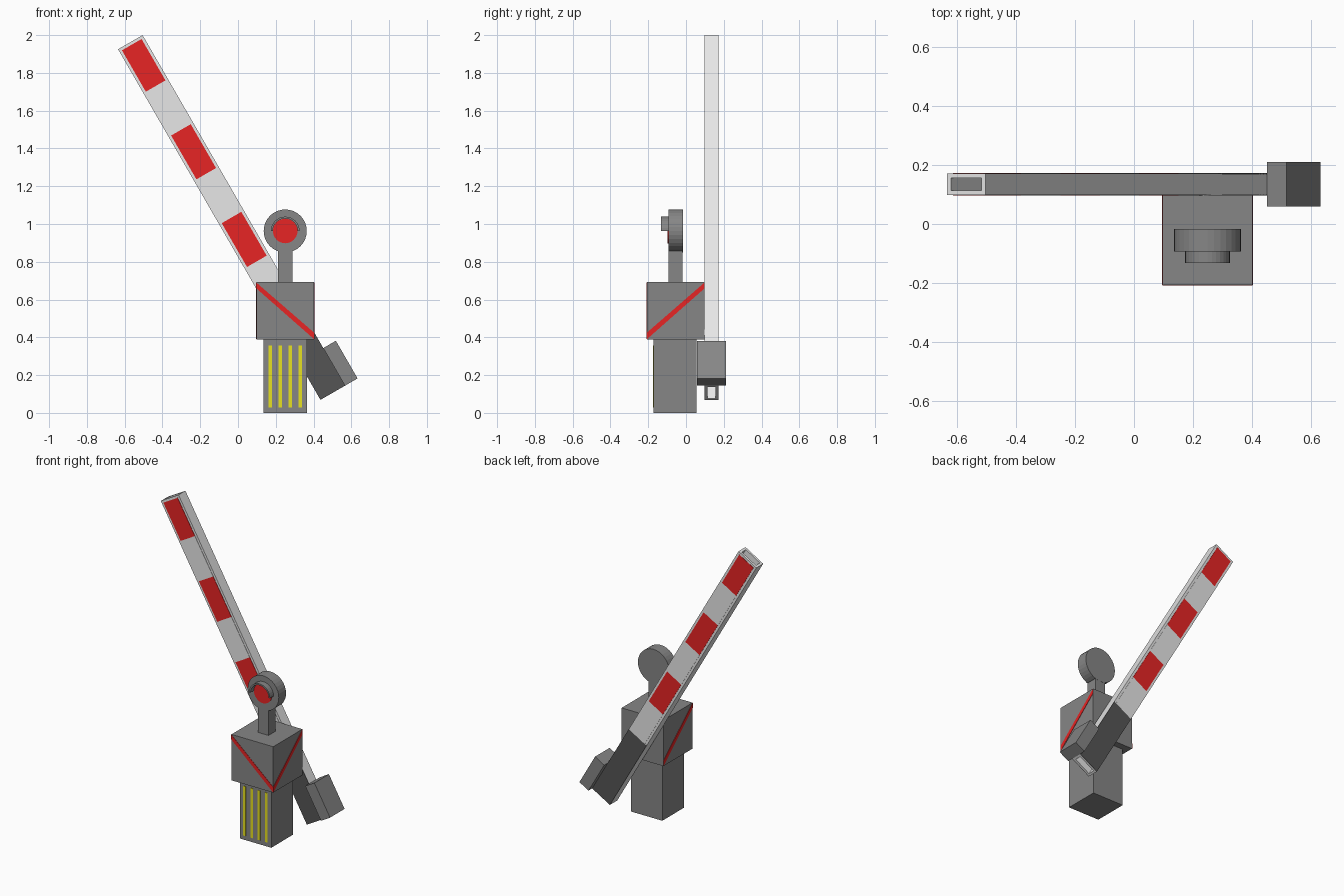
import bpy, bmesh, math
from mathutils import Matrix, Vector

if "Cube" in bpy.data.objects:
    bpy.data.objects.remove(bpy.data.objects["Cube"])

def material(name, rgb):
    m = bpy.data.materials.new(name)
    m.diffuse_color = (*rgb, 1)
    m.use_nodes = True
    m.node_tree.nodes["Principled BSDF"].inputs["Base Color"].default_value = m.diffuse_color
    return m

GREY = material("mid_grey", (0.24, 0.24, 0.24))
DARK = material("dark_grey", (0.09, 0.09, 0.09))
LIGHT = material("light_grey", (0.8, 0.8, 0.8))
RED = material("signal_red", (0.8, 0.018, 0.018))
YELLOW = material("grille_yellow", (0.8, 0.76, 0.015))

def make(name, bm, mat, mx=Matrix()):
    bmesh.ops.recalc_face_normals(bm, faces=bm.faces[:])
    me = bpy.data.meshes.new(name)
    bm.to_mesh(me)
    bm.free()
    me.materials.append(mat)
    ob = bpy.data.objects.new(name, me)
    ob.matrix_world = mx
    bpy.context.collection.objects.link(ob)
    return ob

def prism(name, outline, depth, mat, mx=Matrix()):
    """Closed outline of 3D points pushed along the depth vector."""
    bm = bmesh.new()
    f = bm.faces.new([bm.verts.new(p) for p in outline])
    ext = bmesh.ops.extrude_face_region(bm, geom=[f], use_keep_orig=True)
    new = [v for v in ext["geom"] if isinstance(v, bmesh.types.BMVert)]
    bmesh.ops.translate(bm, verts=new, vec=Vector(depth))
    return make(name, bm, mat, mx)

def box(name, x, y, z, mat, mx=Matrix()):
    pts = [(x[0], y[0], z[0]), (x[1], y[0], z[0]), (x[1], y[1], z[0]), (x[0], y[1], z[0])]
    return prism(name, pts, (0, 0, z[1] - z[0]), mat, mx)

def arc(r, a0, a1, n, y):
    steps = [math.radians(a0 + (a1 - a0) * i / n) for i in range(n + 1)]
    return [(0.25 + r * math.cos(a), y, 0.963 + r * math.sin(a)) for a in steps]

# Post and housing
box("base_post", (0.135, 0.365), (-0.173, 0.055), (0, 0.388), GREY)
X0, X1, Y0, Y1 = 0.097, 0.403, -0.207, 0.098
box("housing", (X0, X1), (Y0, Y1), (0.388, 0.692), GREY)

# Yellow grille bars
for i in range(4):
    c = 0.17 + 0.053 * i
    box(f"grille_bar_{i + 1}", (c - 0.009, c + 0.009), (-0.176, -0.17), (0.028, 0.356), YELLOW)

# Diagonal stripes on front, right and left of the housing
def stripe(name, high, low, depth):
    outline = [(*high, 0.69), (*high, 0.659), (*low, 0.39), (*low, 0.425)]
    prism(name, outline, depth, RED)

stripe("front_stripe", (X0, Y0), (X1, Y0), (0, -0.002, 0))
stripe("right_stripe", (X1, Y1), (X1, Y0), (0.002, 0, 0))
stripe("left_stripe", (X0, Y0), (X0, Y1), (-0.002, 0, 0))

# Warning lamp: stem, round back, lens and half-ring hood
box("lamp_stem", (0.212, 0.288), (-0.092, -0.018), (0.692, 0.87), GREY)
back = prism("lamp_back", arc(0.114, 0, 348.75, 31, -0.093), (0, 0.076, 0), GREY)
prism("lamp_lens", arc(0.065, 0, 348.75, 31, -0.098), (0, 0.006, 0), RED)
hood = prism("lamp_hood", arc(0.076, 0, 180, 16, -0.132) + arc(0.066, 180, 0, 16, -0.132),
             (0, 0.04, 0), GREY)

# Barrier arm: hollow tube, local z runs from the weighted end to the tip
ARM = Matrix.Translation((0.5015, 0.135, 0.1065)) @ Matrix.Rotation(math.radians(-30), 4, 'Y')
L, W, D, T = 2.143, 0.075, 0.036, 0.015
bm = bmesh.new()
corners = [(-1, -1), (1, -1), (1, 1), (-1, 1)]
rings = [[bm.verts.new((sx * (W - t), sy * (D - t), z)) for sx, sy in corners]
         for t, z in ((0, 0), (0, L), (T, L), (T, 0))]
for k in range(4):
    a, b = rings[k], rings[(k + 1) % 4]
    for i in range(4):
        j = (i + 1) % 4
        bm.faces.new((a[i], a[j], b[j], b[i]))
make("barrier_arm", bm, LIGHT, ARM)

# Red and light panels plus dark mounting plates on both faces
seg = L / 8
for side, s in (("front", -1), ("back", 1)):
    y = sorted((s * (D - 0.002), s * (D + 0.002)))
    for i in range(2, 8):
        top = min((i + 1) * seg, L - T)
        box(f"{side}_panel_{i - 1}", (-W + T, W - T), y, (i * seg, top), RED if i % 2 else LIGHT, ARM)
    box(f"{side}_mount_plate", (-W, W), y, (0, 2 * seg), DARK, ARM)

# Counterweight
box("counterweight", (W, 0.152), (-0.076, 0.076), (0, 0.23), GREY, ARM)
